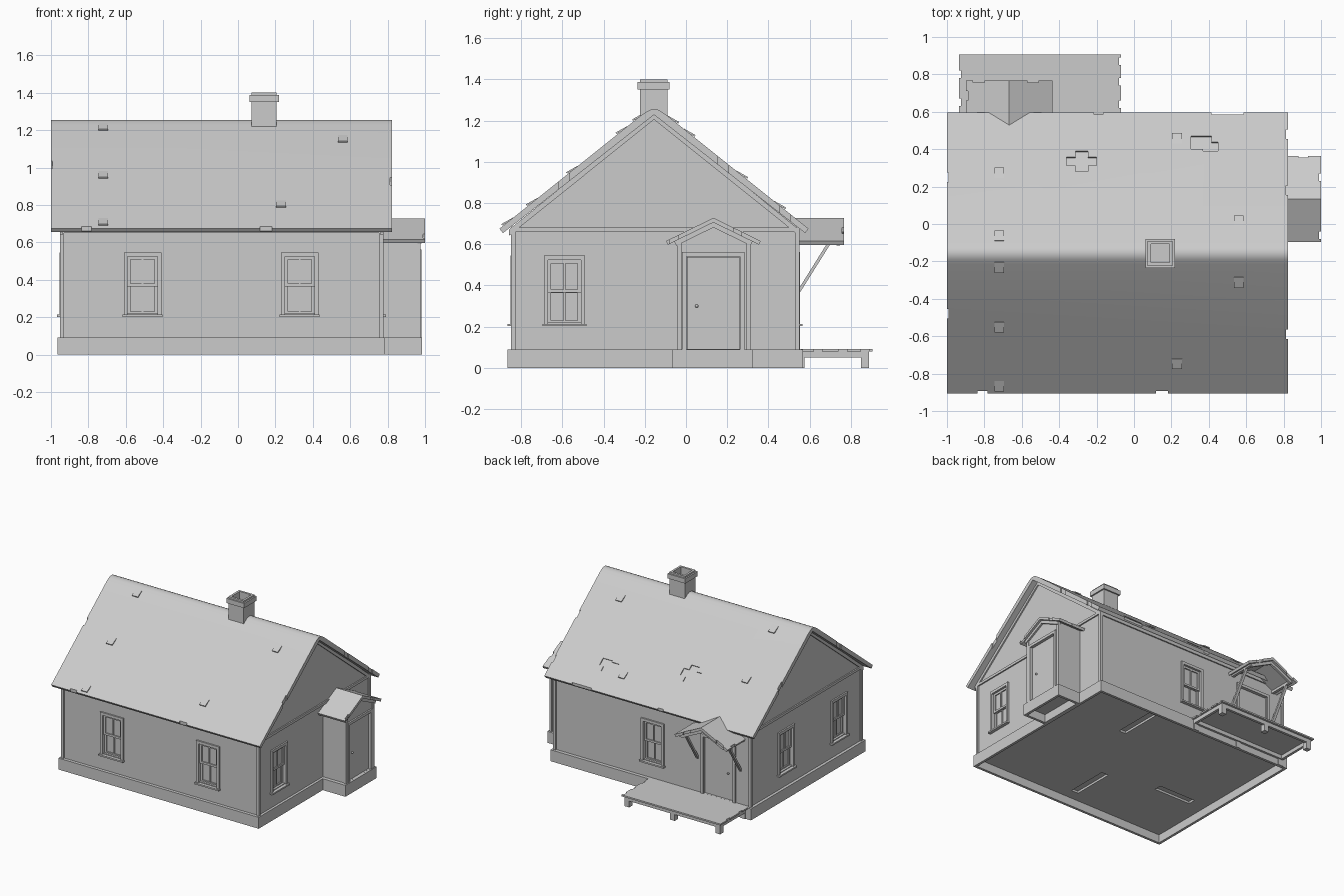
import bpy, bmesh, math
from mathutils import Matrix, Vector

if "Cube" in bpy.data.objects:
    bpy.data.objects.remove(bpy.data.objects["Cube"])

RY, SL = -0.155, 0.80          # ridge position and roof slope
WALLS = {                      # facade plane: origin, sideways axis, outward axis
    'front': (Vector((0, -.84, 0)), Vector((1, 0, 0)), Vector((0, -1, 0))),
    'back': (Vector((0, .54, 0)), Vector((1, 0, 0)), Vector((0, 1, 0))),
    'right': (Vector((.767, 0, 0)), Vector((0, 1, 0)), Vector((1, 0, 0))),
    'left': (Vector((-.942, 0, 0)), Vector((0, 1, 0)), Vector((-1, 0, 0))),
    'entry': (Vector((.968, 0, 0)), Vector((0, 1, 0)), Vector((1, 0, 0))),
}


def finish(name, bm):
    bmesh.ops.recalc_face_normals(bm, faces=bm.faces[:])
    me = bpy.data.meshes.new(name)
    bm.to_mesh(me)
    bm.free()
    ob = bpy.data.objects.new(name, me)
    bpy.context.collection.objects.link(ob)
    return ob


def add_box(bm, lo, hi, mat=Matrix()):
    c = [(a + b) / 2 for a, b in zip(lo, hi)]
    s = [abs(b - a) for a, b in zip(lo, hi)]
    bmesh.ops.create_cube(bm, size=1, matrix=mat @ Matrix.Translation(c) @ Matrix.Diagonal((*s, 1)))


def boxes(name, items):
    bm = bmesh.new()
    for it in items:
        add_box(bm, *it)
    return finish(name, bm)


def prism(name, pts, a, b, axis='x'):
    bm = bmesh.new()
    put = (lambda p, t: (t, p[0], p[1])) if axis == 'x' else (lambda p, t: (p[0], t, p[1]))
    f = bm.faces.new([bm.verts.new(put(p, a)) for p in pts])
    r = bmesh.ops.extrude_face_region(bm, geom=[f])
    d = Vector((b - a, 0, 0)) if axis == 'x' else Vector((0, b - a, 0))
    bmesh.ops.translate(bm, verts=[v for v in r['geom'] if isinstance(v, bmesh.types.BMVert)], vec=d)
    return finish(name, bm)


def cut(ob, items):
    for it in items:
        c = boxes('cutter', [it])
        c.hide_render = True
        m = ob.modifiers.new('cut', 'BOOLEAN')
        m.object, m.operation, m.solver = c, 'DIFFERENCE', 'EXACT'
        bpy.context.view_layer.objects.active = ob
        bpy.ops.object.modifier_apply(modifier=m.name)
        bpy.data.objects.remove(c)


def wall_box(wall, u0, u1, z0, z1, d0, d1):
    o, u, n = WALLS[wall]
    p, q = o + u * u0 + n * d0, o + u * u1 + n * d1
    p.z, q.z = z0, z1
    return tuple(map(min, p, q)), tuple(map(max, p, q))


def chevron(cx, half, top, slope, t):
    s = half * slope
    return [(cx - half, top - s), (cx, top), (cx + half, top - s),
            (cx + half - t * .5, top - s - t), (cx, top - t * 1.25), (cx - half + t * .5, top - s - t)]


def roof_z(y):
    return 1.275 - SL * abs(y - RY)


def on_slope(x, y, tilt=0):
    a = math.atan(SL) * (1 if y < RY else -1)
    return Matrix.Translation((x, y, roof_z(y))) @ Matrix.Rotation(a - math.copysign(tilt, a), 4, 'X')


# foundations, open below with a recessed floor
base = boxes('foundation', [((-.965, -.865, 0), (.787, .568, .09))])
cut(base, [((-.945, -.845, -.1), (.767, .548, .065)),
           ((.18, .12, 0), (.24, .46, .082)), ((-.11, -.76, 0), (-.05, -.42, .082)),
           ((-.82, -.36, 0), (-.5, -.3, .082))])
entry_base = boxes('entry_foundation', [((.78, -.065, 0), (.985, .325, .09))])
cut(entry_base, [((.80, -.045, -.1), (.965, .305, .065))])

# main walls with gables, window openings cut in
walls = prism('walls', [(-.84, .085), (.54, .085), (.54, .685), (RY, 1.235), (-.84, .685)], -.942, .767)
windows = [('front', -.51), ('front', .33), ('right', -.59), ('back', -.09), ('left', -.56), ('left', .10)]
cut(walls, [wall_box(w, u - .08, u + .08, .22, .525, -.03, .05) for w, u in windows])

for w, u in windows:
    # casing and sill
    boxes('window_casing', [
        wall_box(w, u - .1, u - .08, .21, .545, -.005, .012),
        wall_box(w, u + .08, u + .1, .21, .545, -.005, .012),
        wall_box(w, u - .08, u + .08, .523, .545, -.005, .012)])
    boxes('window_sill', [wall_box(w, u - .107, u + .107, .202, .214, -.03, .025)])
    # upper sash in front of lower sash
    for nm, z0, z1, d in (('lower_sash', .214, .38, -.026), ('upper_sash', .365, .523, -.014)):
        boxes(nm, [
            wall_box(w, u - .08, u - .064, z0, z1, d - .003, d + .009),
            wall_box(w, u + .064, u + .08, z0, z1, d - .003, d + .009),
            wall_box(w, u - .005, u + .005, z0, z1, d - .003, d + .008),
            wall_box(w, u - .064, u + .064, z0, z0 + .016, d - .003, d + .009),
            wall_box(w, u - .064, u + .064, z1 - .016, z1, d - .003, d + .009),
            wall_box(w, u - .07, u + .07, z0 + .005, z1 - .005, d - .003, d)])

# corner boards, gable belts and eave boards
for x, sx in ((-.952, 1), (.777, -1)):
    for y, sy in ((-.85, 1), (.55, -1)):
        boxes('corner_board', [((x, y, .09), (x + sx * .022, y + sy * .022, .67))])
    boxes('gable_belt', [((x, -.85, .66), (x + sx * .02, .55, .68))])
    prism('rake_trim', [(-.86, .67), (RY, 1.24), (.55, .67), (.55, .64), (RY, 1.205), (-.86, .64)],
          x, x + sx * .015)
boxes('eave_board', [((-.95, -.85, .65), (.775, -.835, .685)), ((-.95, .535, .65), (.775, .55, .685))])

# main roof with rounded ridge
half = .75
top = [(RY - half, .675)] + [(RY + d, z) for d, z in
       ((-.06, 1.227), (-.035, 1.244), (-.015, 1.254), (.015, 1.254), (.035, 1.244), (.06, 1.227))] + [(RY + half, .675)]
under = [(RY + half - .017, .654), (RY, 1.228), (RY - half + .017, .654)]
roof = prism('roof', top + under, -1, .823)
chips = [((x - w / 2, y - .012, .6), (x + w / 2, y + .012, .75))
         for x, y, w in ((-.81, -.905, .055), (.15, -.905, .065), (-.19, .597, .05), (.5, .597, .17))]
chips += [((x - .009, y - .025, .6), (x + .009, y + .025, 1.3))
          for x, y in ((-1, .25), (-1, -.48), (.823, .48), (.823, .18), (.823, -.59))]
# missing shingle patches
patches = [((-a, -b, -.007), (a, b, .03), on_slope(x, y)) for x, y, a, b in (
    (-.28, .335, .08, .03), (-.28, .335, .034, .07), (.36, .435, .055, .045), (.41, .415, .04, .03))]
cut(roof, chips + patches)
bpy.ops.object.select_all(action='DESELECT')
roof.select_set(True)
bpy.context.view_layer.objects.active = roof
bpy.ops.object.shade_smooth_by_angle(angle=math.radians(28))

# lifted shingles
for x, y in ((-.72, -.23), (-.72, -.55), (-.72, -.865), (.23, -.745), (.56, -.31),
             (-.72, .27), (-.72, -.065), (.23, .455), (.56, .015)):
    boxes('lifted_shingle', [((-.026, -.032, -.001), (.026, .032, .007), on_slope(x, y, .16))])

# chimney with hollow flue and stepped cap
cx, cy = .14, -.157
chimney = boxes('chimney', [((cx - .067, cy - .067, 1.12), (cx + .067, cy + .067, 1.40))])
cap = boxes('chimney_cap', [((cx - .078, cy - .078, 1.35), (cx + .078, cy + .078, 1.387))])
cut(chimney, [((cx - .05, cy - .05, 1.28), (cx + .05, cy + .05, 1.5))])
cut(cap, [((cx - .06, cy - .06, 1.2), (cx + .06, cy + .06, 1.5))])

# side entry vestibule
entry = prism('entry_walls', [(-.036, .085), (.306, .085), (.306, .625), (.135, .708), (-.036, .625)], .76, .968)
cut(entry, [wall_box('entry', .002, .262, .0905, .54, -.02, .05)])
entry_roof = prism('entry_roof', chevron(.133, .23, .728, .49, .018), .76, 1.0)
cut(entry_roof, [((.99, y - .02, .5), (1.1, y + .02, .8)) for y in (.25, -.06)])
cut(entry_roof, [((.88, .355, .5), (.93, .4, .8))])
prism('entry_gable_trim', chevron(.133, .19, .706, .49, .02), .96, .982)
for y, s in ((-.043, 1), (.313, -1)):
    boxes('entry_corner_board', [((.955, y, .09), (.976, y + s * .02, .63))])

# doors with casing and knob
back = cut(walls, [wall_box('back', -.792, -.538, .0905, .54, -.02, .05)])
for w, u in (('entry', .132), ('back', -.665)):
    boxes('door_casing', [
        wall_box(w, u - .152, u - .13, .09, .562, -.005, .012),
        wall_box(w, u + .13, u + .152, .09, .562, -.005, .012),
        wall_box(w, u - .13, u + .13, .54, .562, -.005, .012)])
    boxes('door', [wall_box(w, u - .127, u + .127, .092, .538, -.03, -.01)])
    o, ua, n = WALLS[w]
    bm = bmesh.new()
    bmesh.ops.create_uvsphere(bm, u_segments=12, v_segments=8, radius=.008,
                              matrix=Matrix.Translation(o + ua * (u - .08) + Vector((0, 0, .30)) - n * .004))
    finish('door_knob', bm)

# back door canopy with diagonal braces
canopy = prism('canopy_roof', chevron(-.667, .232, .728, .49, .018), .53, .766, 'y')
cut(canopy, [((x - .03, .756, .5), (x + .03, .8, .8)) for x in (-.83, -.54)])
cut(canopy, [((-.91, .66, .5), (-.887, .71, .8))])
for x in (-.865, -.489):
    boxes('canopy_beam', [((x, .54, .595), (x + .022, .745, .615))])
    prism('canopy_brace', [(.54, .345), (.54, .372), (.682, .6), (.70, .6)], x, x + .022)
prism('canopy_gable_trim', chevron(-.667, .19, .706, .49, .02), .73, .748, 'y')

# back deck: boards, rim frame and posts
deck = boxes('deck_boards', [((-.935, .555, .08), (-.07, .905, .092))])
cut(deck, [((x - .01, y - .02, 0), (x + .01, y + .02, .2)) for x, y in
           ((-.935, .65), (-.935, .8), (-.07, .64), (-.07, .76), (-.07, .87))])
boxes('deck_frame', [((-.92, .868, .05), (-.085, .888, .082)), ((-.92, .568, .05), (-.085, .585, .082)),
                     ((-.92, .57, .05), (-.90, .888, .082)), ((-.105, .57, .05), (-.085, .888, .082))])
for x in (-.90, -.5025, -.105):
    boxes('deck_post', [((x - .02, .848, 0), (x + .02, .888, .082))])
    boxes('deck_post', [((x - .02, .565, 0), (x + .02, .575, .082))])
